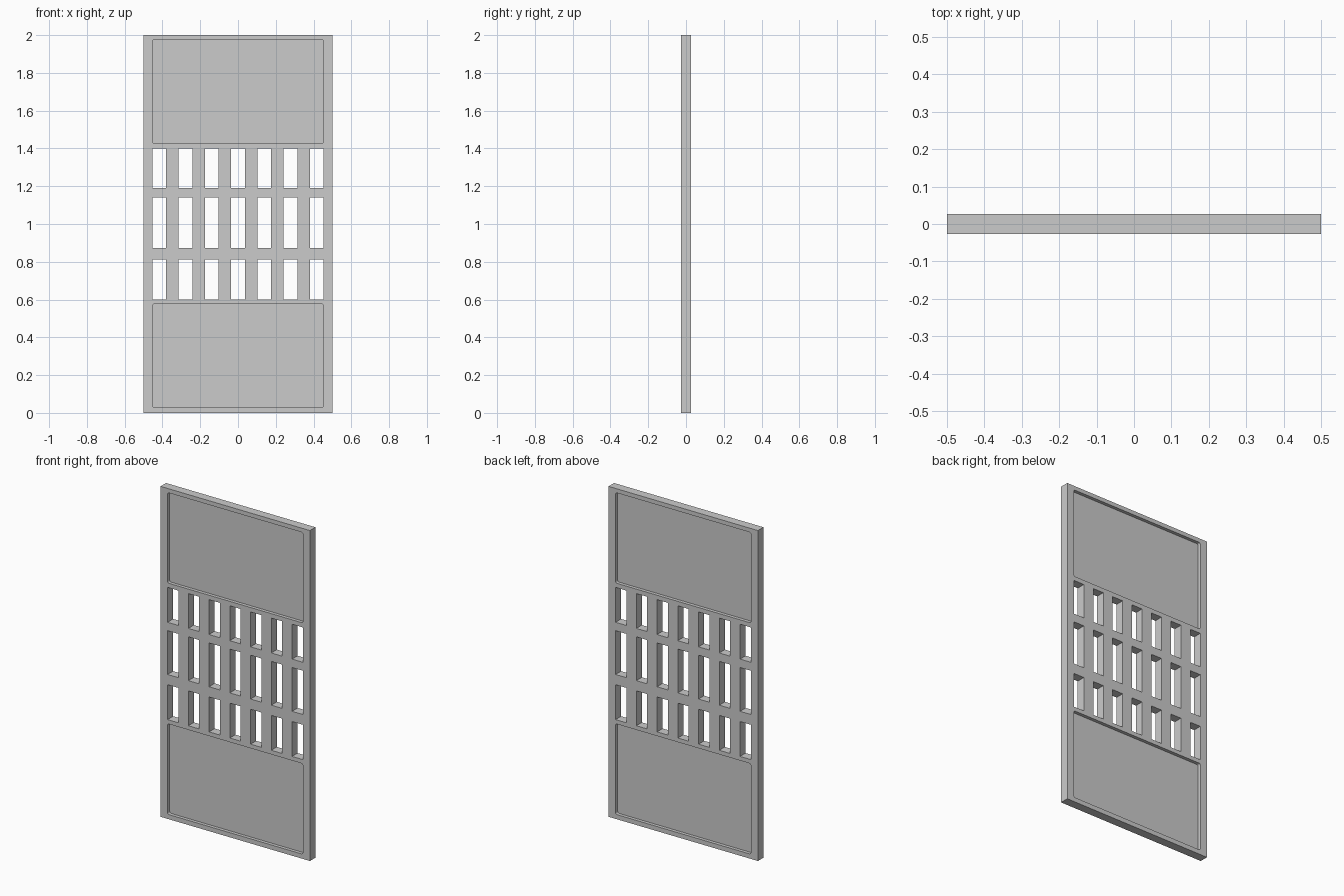
import bpy, bmesh
from mathutils import Matrix, Vector

if "Cube" in bpy.data.objects:
    bpy.data.objects.remove(bpy.data.objects["Cube"])

T = 0.0265          # half thickness of the door
RECESS = 0.02       # depth of the sunken panels


def add_box(bm, x0, x1, y0, y1, z0, z1, radius=0.0):
    """Box between two corners, optionally with rounded corners seen from the front."""
    mat = (Matrix.Translation(((x0 + x1) / 2, (y0 + y1) / 2, (z0 + z1) / 2))
           @ Matrix.Diagonal((x1 - x0, y1 - y0, z1 - z0, 1)))
    verts = bmesh.ops.create_cube(bm, size=1, matrix=mat)["verts"]
    if radius:
        edges = {e for v in verts for e in v.link_edges
                 if abs((e.verts[0].co - e.verts[1].co).normalized().y) > 0.9}
        bmesh.ops.bevel(bm, geom=list(edges), offset=radius, segments=3,
                        profile=0.5, affect='EDGES')


def to_object(bm, name):
    bmesh.ops.recalc_face_normals(bm, faces=bm.faces)
    mesh = bpy.data.meshes.new(name)
    bm.to_mesh(mesh)
    bm.free()
    obj = bpy.data.objects.new(name, mesh)
    bpy.context.collection.objects.link(obj)
    return obj


# Solid door slab
bm = bmesh.new()
add_box(bm, -0.5, 0.5, -T, T, 0, 2)
door = to_object(bm, "door")

# Cutter: sunken panels on both faces, plus the window grid
bm = bmesh.new()
for z0, z1 in ((0.028, 0.576), (1.428, 1.975)):
    add_box(bm, -0.453, 0.453, -T - 0.05, -T + RECESS, z0, z1, 0.01)
    add_box(bm, -0.453, 0.453, T - RECESS, T + 0.05, z0, z1, 0.01)
for z0, z1 in ((0.601, 0.812), (0.874, 1.139), (1.19, 1.401)):
    for i in range(-3, 4):
        x = i * 0.139
        add_box(bm, x - 0.036, x + 0.036, -0.1, 0.1, z0, z1)
cutter = to_object(bm, "opening_cutter")
cutter.hide_render = True

# Cut the openings, then drop the cutter
mod = door.modifiers.new("openings", 'BOOLEAN')
mod.operation = 'DIFFERENCE'
mod.solver = 'EXACT'
mod.object = cutter
bpy.context.view_layer.objects.active = door
door.select_set(True)
bpy.ops.object.modifier_apply(modifier=mod.name)
bpy.data.objects.remove(cutter, do_unlink=True)
